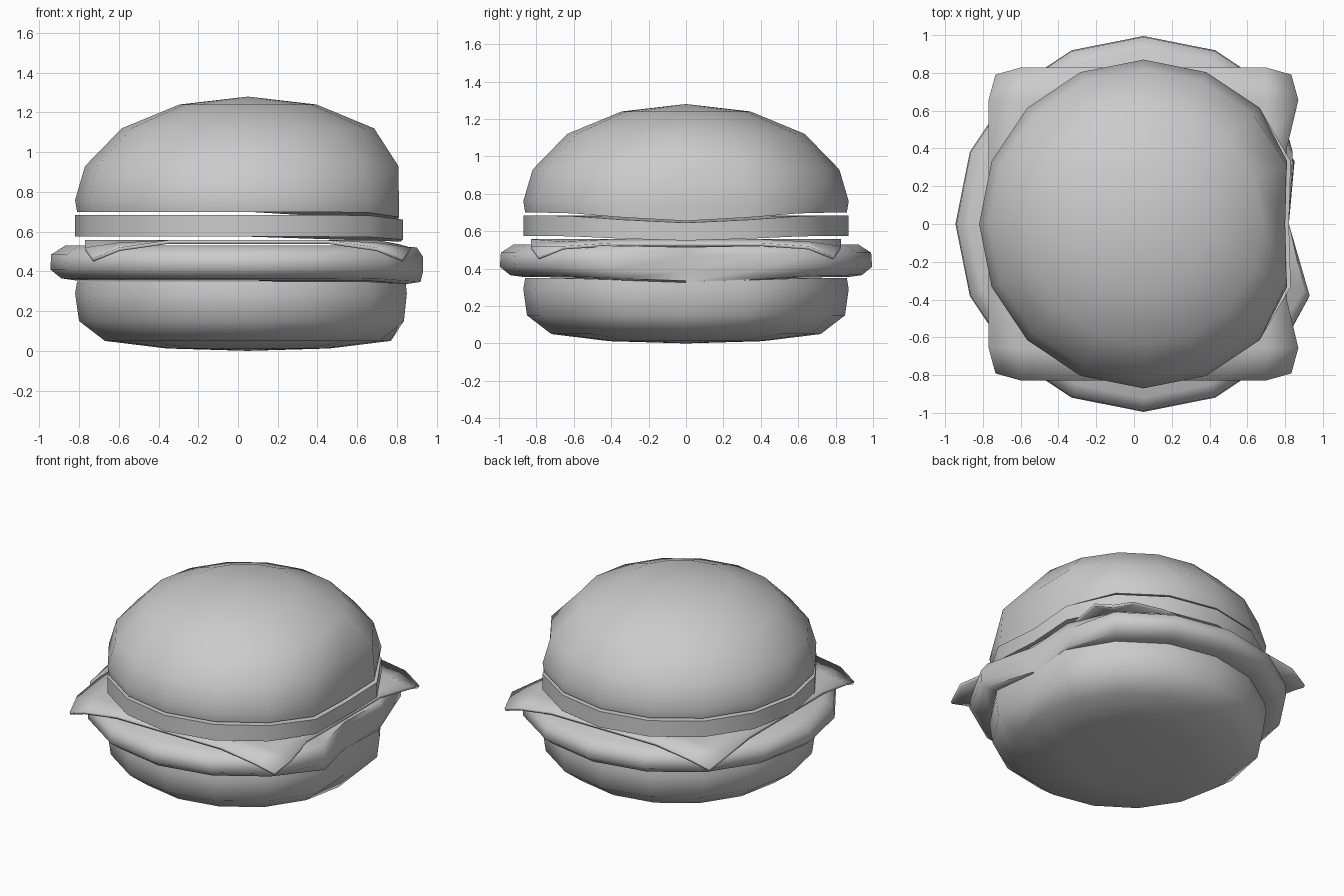
import bpy, bmesh, math

cube = bpy.data.objects.get("Cube")
if cube:
    bpy.data.objects.remove(cube, do_unlink=True)

SIDES = 16
CENTRE_X = 0.05

grey = bpy.data.materials.new("plain grey")
grey.use_nodes = True
grey.diffuse_color = (0.6, 0.6, 0.6, 1)
grey.node_tree.nodes["Principled BSDF"].inputs["Base Color"].default_value = (0.6, 0.6, 0.6, 1)


def finish(name, bm):
    bmesh.ops.recalc_face_normals(bm, faces=bm.faces)
    mesh = bpy.data.meshes.new(name)
    bm.to_mesh(mesh)
    bm.free()
    obj = bpy.data.objects.new(name, mesh)
    bpy.context.collection.objects.link(obj)
    mesh.materials.append(grey)
    bpy.ops.object.select_all(action='DESELECT')
    obj.select_set(True)
    bpy.context.view_layer.objects.active = obj
    bpy.ops.object.shade_smooth_by_angle(angle=math.radians(60))
    return obj


def layer(name, profile, limits, sag):
    """Round layer from (radius, height) points, pressed flat and sagging on the +x side.
    limits: greatest x of the middle, front and back points of the flat side."""
    bm = bmesh.new()
    caps = {0: limits[0], SIDES - 1: limits[1], 1: limits[2]}
    droop = {0: 1.0, 1: 0.6, 2: 0.1, SIDES - 1: 0.6, SIDES - 2: 0.1}
    rings = []
    for r, z in profile[1:-1]:
        ring = []
        for k in range(SIDES):
            a = k * math.tau / SIDES
            x = CENTRE_X + r * math.cos(a)
            h = z - sag(z) * droop.get(k, 0) * (r > 0.8)
            ring.append(bm.verts.new((min(x, caps.get(k, x)), r * math.sin(a), h)))
        rings.append(ring)
    for low, high in zip(rings, rings[1:]):
        for k in range(SIDES):
            n = (k + 1) % SIDES
            bm.faces.new((low[k], low[n], high[n], high[k]))
    # Close both ends with fans
    for ring, (r, z) in ((rings[0], profile[0]), (rings[-1], profile[-1])):
        pole = bm.verts.new((CENTRE_X, 0, z))
        for k in range(SIDES):
            bm.faces.new((ring[k], ring[(k + 1) % SIDES], pole))
    return finish(name, bm)


# Lower bun
layer("bottom_bun",
      [(0, 0.0), (0.41, 0.012), (0.72, 0.05), (0.85, 0.15), (0.87, 0.29), (0.86, 0.35), (0, 0.35)],
      (0.82, 0.85, 0.85), lambda z: 0.02 if z > 0.3 else 0)

# Wide patty
layer("patty",
      [(0, 0.355), (0.87, 0.355), (0.94, 0.365), (0.995, 0.41), (0.99, 0.485), (0.92, 0.53), (0, 0.53)],
      (0.82, 0.93, 0.84), lambda z: 0.03 if z < 0.45 else 0.015)

# Thin slice under the top bun
layer("upper_slice",
      [(0, 0.575), (0.87, 0.575), (0.87, 0.685), (0, 0.685)],
      (0.82, 0.83, 0.83), lambda z: 0.04 if z > 0.6 else 0.025)

# Domed bun
layer("top_bun",
      [(0, 0.70), (0.86, 0.70), (0.87, 0.76), (0.82, 0.93), (0.635, 1.12), (0.345, 1.24), (0, 1.28)],
      (0.80, 0.81, 0.81), lambda z: 0.045 if z < 0.72 else 0.03 if z < 0.8 else 0)

# Square cheese sheet with drooping corners
levels = (-0.82, -0.65, -0.4, 0, 0.4, 0.65, 0.82)
bm = bmesh.new()
grid = []
for v in levels:
    row = []
    for u in levels:
        inner, outer = sorted((abs(u), abs(v)))
        corner = inner > 0.8
        pull = 0.955 if corner else 1
        z = 0.557
        if corner:
            z = 0.465
        elif inner > 0.6:
            z = 0.52 if outer > 0.8 else 0.545
        x = CENTRE_X + u * pull
        if u > 0.8 and abs(v) < 0.5:
            x = 0.81
            z -= 0.02
        row.append(bm.verts.new((x, v * pull * 1.01, z)))
    grid.append(row)
for a, b in zip(grid, grid[1:]):
    for i in range(len(levels) - 1):
        quad = (a[i], a[i + 1], b[i + 1], b[i])
        bm.faces.new(quad)
cheese = finish("cheese", bm)
thick = cheese.modifiers.new("thickness", 'SOLIDIFY')
thick.thickness = 0.018
thick.offset = -1
